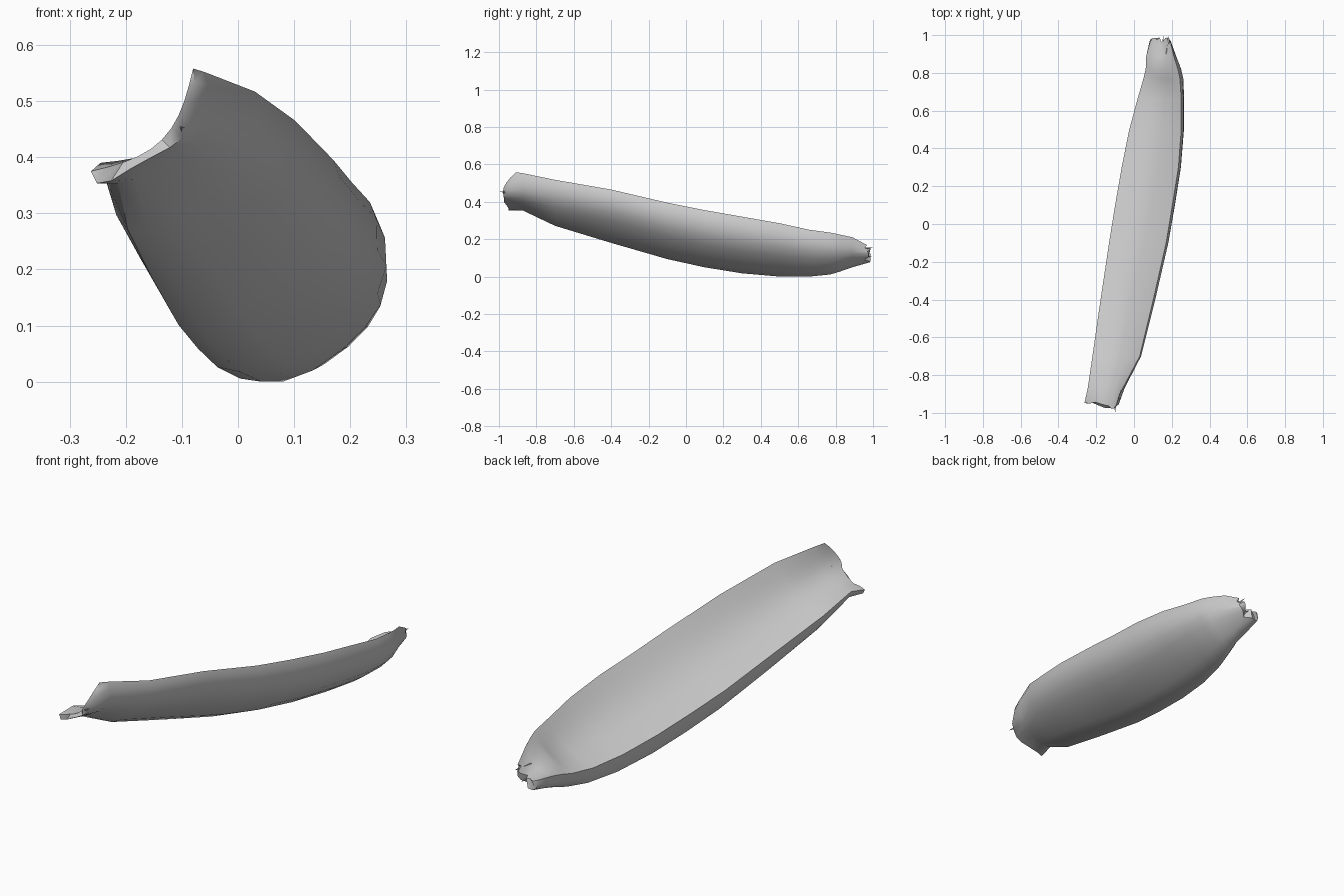
import bpy, bmesh, math, random
from mathutils import Vector

if "Cube" in bpy.data.objects:
    bpy.data.objects.remove(bpy.data.objects["Cube"])

random.seed(4)
N = 10  # segments across the trough

# belly cross-sections as (position along rim-to-rim chord, depth)
BELLY_MID = [(0, 0), (-.07, .35), (-.08, .72), (0, .95), (.2, 1.06), (.42, 1.07),
             (.62, 1.0), (.78, .85), (.9, .6), (.98, .25), (1, 0)]
BELLY_END = [(0, 0), (-.03, .3), (.05, .5), (.2, .62), (.36, .78), (.5, .93),
             (.62, 1.0), (.74, .88), (.85, .6), (.94, .25), (1, 0)]

# y, left rim x/z, right rim x/z, belly depth, trough depth, share of end belly
stations = [
    (-0.94, -0.262, 0.375, -0.08, 0.558, 0.075, 0.05, 1.0),
    (-0.87, -0.245, 0.39, -0.06, 0.552, 0.085, 0.055, 0.6),
    (-0.70, -0.22, 0.335, 0.03, 0.517, 0.095, 0.045, 0.15),
    (-0.40, -0.177, 0.265, 0.102, 0.465, 0.11, 0.036, 0),
    (-0.10, -0.132, 0.192, 0.17, 0.395, 0.125, 0.033, 0),
    (0.10, -0.10, 0.155, 0.203, 0.355, 0.133, 0.033, 0),
    (0.30, -0.065, 0.12, 0.235, 0.32, 0.13, 0.033, 0),
    (0.50, -0.025, 0.093, 0.25, 0.285, 0.122, 0.033, 0),
    (0.66, 0.018, 0.08, 0.25, 0.25, 0.11, 0.03, 0),
    (0.77, 0.05, 0.088, 0.243, 0.235, 0.102, 0.02, 0),
    (0.82, 0.062, 0.10, 0.232, 0.225, 0.097, 0.0, 0),
    (0.89, 0.065, 0.118, 0.21, 0.21, 0.085, 0.03, 0),
    (0.97, 0.085, 0.122, 0.192, 0.168, 0.052, 0.02, 0),
]


def finish(bm, name, angle):
    bmesh.ops.recalc_face_normals(bm, faces=bm.faces)
    mesh = bpy.data.meshes.new(name)
    bm.to_mesh(mesh)
    bm.free()
    ob = bpy.data.objects.new(name, mesh)
    bpy.context.collection.objects.link(ob)
    bpy.ops.object.select_all(action='DESELECT')
    ob.select_set(True)
    bpy.context.view_layer.objects.active = ob
    bpy.ops.object.shade_smooth_by_angle(angle=math.radians(angle))
    return ob


def section(index):
    """Closed ring: belly from left rim to right rim, then trough back."""
    y, lx, lz, rx, rz, outer, inner, mix = stations[index]
    left, right = Vector((lx, 0, lz)), Vector((rx, 0, rz))
    chord = right - left
    down = Vector((chord.z, 0, -chord.x)).normalized()
    ring = []
    for k in range(2 * N):
        if k <= N:
            (ta, da), (tb, db) = BELLY_MID[k], BELLY_END[k]
            t = ta + (tb - ta) * mix
            depth = outer * (da + (db - da) * mix)
        else:
            t = 2 - k / N
            depth = inner * max(math.sin(math.pi * t), 0)
        p = left + chord * t + down * depth
        p.y = y
        if index == 0:      # broken front edge, longest past the middle
            u = min(max(t, 0), 1)
            p.y += -0.05 * math.sin(math.pi * u ** 1.4) + 0.03 * u + random.uniform(-.012, .012)
        if index == len(stations) - 1:
            p.y += random.uniform(-0.02, 0.02)
        p.z = max(p.z, 0)
        ring.append(p)
    return ring


# Curved shell with a shallow trough, broken at both ends
bm = bmesh.new()
rings = [[bm.verts.new(p) for p in section(i)] for i in range(len(stations))]
for a, b in zip(rings, rings[1:]):
    for k in range(2 * N):
        j = (k + 1) % (2 * N)
        bm.faces.new((a[k], a[j], b[j], b[k]))
# end caps as strips between belly and trough
for r in (rings[0], rings[-1]):
    for k in range(N):
        loop = [r[k], r[k + 1]] + [r[(2 * N - m) % (2 * N)] for m in (k + 1, k)]
        bm.faces.new(list(dict.fromkeys(loop)))
finish(bm, "bark_shell", 45)


# Splinters on the broken ends
def splinter(bm, base, tip, width):
    base, tip = Vector(base), Vector(tip)
    vs = [bm.verts.new(base + Vector((math.cos(a) * width, 0, math.sin(a) * width)))
          for a in (0.4, 2.5, 4.6)]
    top = bm.verts.new(tip)
    bm.faces.new(vs)
    for i in range(3):
        bm.faces.new((vs[i], vs[(i + 1) % 3], top))


bm = bmesh.new()
for base, tip, w in [
    ((-0.10, -0.92, 0.445), (-0.10, -1.0, 0.455), 0.012),
    ((0.18, 0.90, 0.145), (0.185, 1.0, 0.155), 0.015),
    ((0.15, 0.90, 0.115), (0.155, 0.995, 0.105), 0.015),
]:
    splinter(bm, base, tip, w)
finish(bm, "end_splinters", 20)
